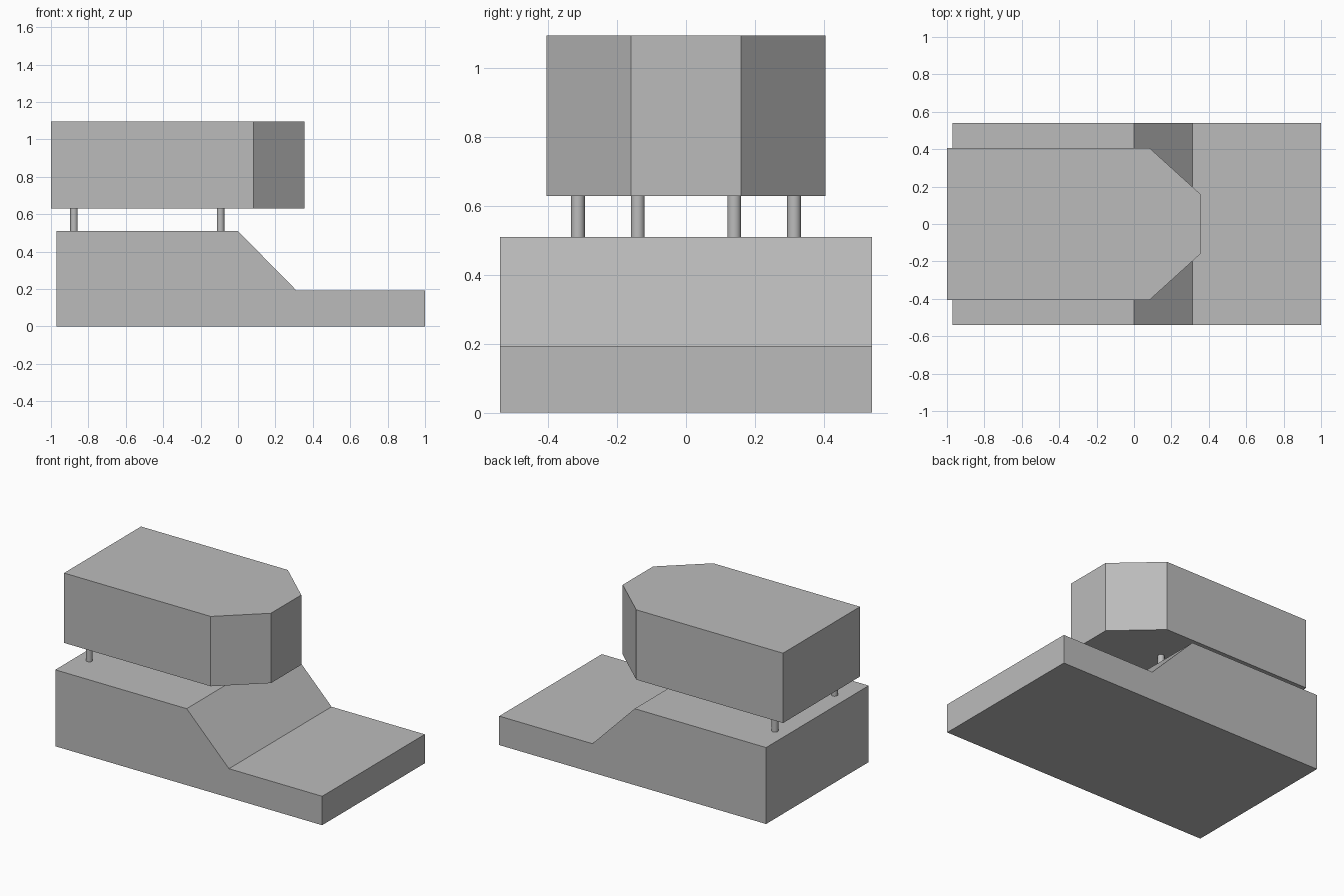
import bpy
import bmesh

cube = bpy.data.objects.get("Cube")
if cube:
    bpy.data.objects.remove(cube, do_unlink=True)

grey = bpy.data.materials.new("plain grey")
grey.use_nodes = True
grey.diffuse_color = (0.5, 0.5, 0.5, 1)
grey.node_tree.nodes["Principled BSDF"].inputs["Base Color"].default_value = (0.5, 0.5, 0.5, 1)


def extrude_outline(name, points, offset):
    """Make a solid by pushing a flat outline along an offset."""
    bm = bmesh.new()
    face = bm.faces.new([bm.verts.new(p) for p in points])
    result = bmesh.ops.extrude_face_region(bm, geom=[face], use_keep_orig=True)
    moved = [g for g in result["geom"] if isinstance(g, bmesh.types.BMVert)]
    bmesh.ops.translate(bm, verts=moved, vec=offset)
    bmesh.ops.recalc_face_normals(bm, faces=bm.faces)
    mesh = bpy.data.meshes.new(name)
    bm.to_mesh(mesh)
    bm.free()
    mesh.materials.append(grey)
    obj = bpy.data.objects.new(name, mesh)
    bpy.context.collection.objects.link(obj)
    return obj


BASE_TOP, BODY_BOTTOM, BODY_TOP = 0.51, 0.63, 1.096

# Stepped base with a sloping front
side = [(-0.97, 0), (1, 0), (1, 0.193), (0.312, 0.193), (0, BASE_TOP), (-0.97, BASE_TOP)]
extrude_outline("stepped_base", [(x, -0.541, z) for x, z in side], (0, 1.082, 0))

# Raised body with two cut corners
half = [(-1, 0.406), (0.083, 0.406), (0.355, 0.16)]
plan = half + [(x, -y) for x, y in reversed(half)]
extrude_outline("raised_body", [(x, y, BODY_BOTTOM) for x, y in plan],
                (0, 0, BODY_TOP - BODY_BOTTOM))

# Round posts carrying the body
for end, x, y in (("rear", -0.877, 0.314), ("front", -0.093, 0.14)):
    for label, sign in (("left", 1), ("right", -1)):
        bpy.ops.mesh.primitive_cylinder_add(
            vertices=32, radius=0.02, depth=BODY_BOTTOM - BASE_TOP,
            location=(x, sign * y, (BODY_BOTTOM + BASE_TOP) / 2))
        post = bpy.context.object
        post.name = f"{end}_{label}_post"
        post.data.materials.append(grey)
        bpy.ops.object.shade_smooth_by_angle()
